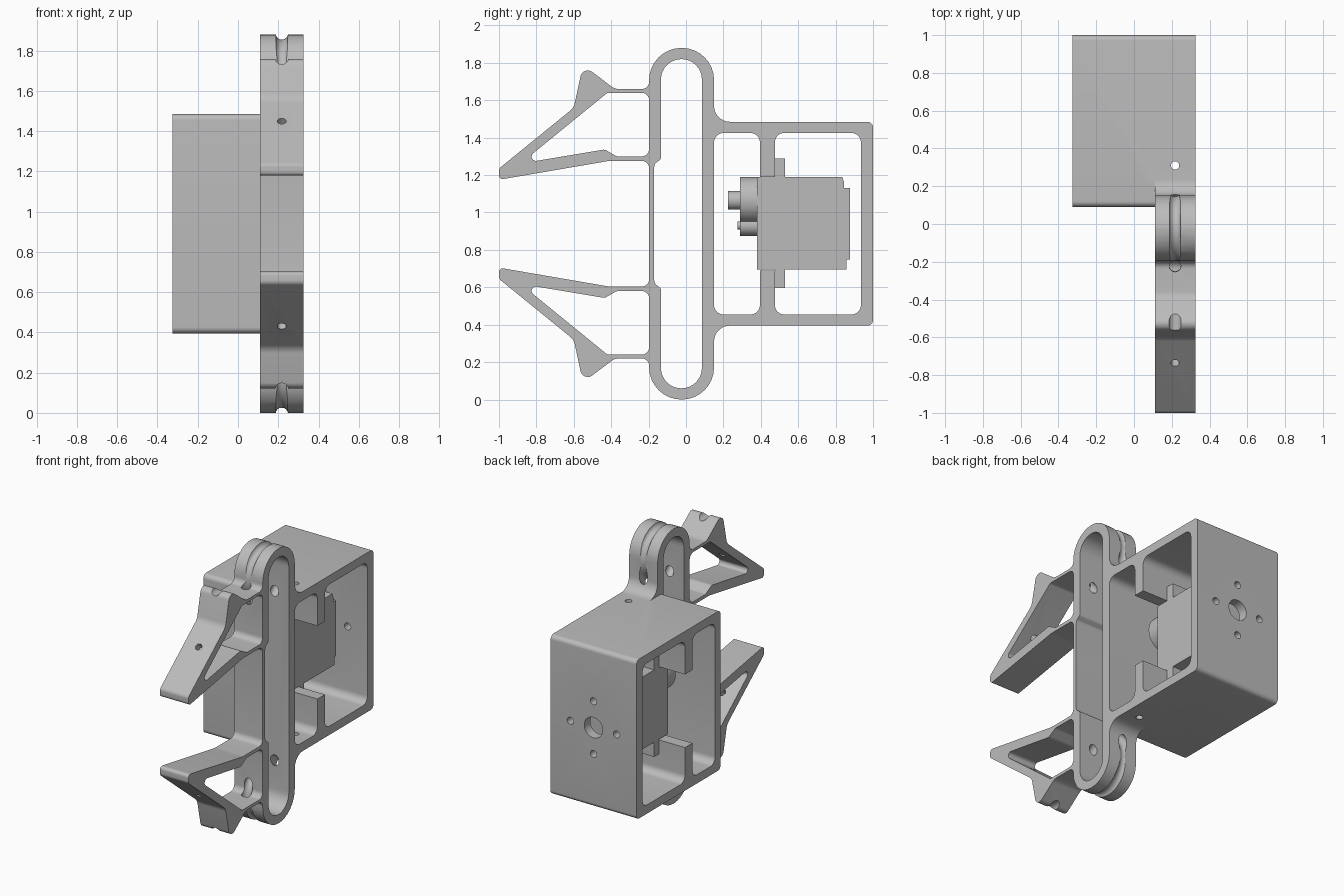
import bpy, bmesh, math
from mathutils import Matrix, Vector

cube = bpy.data.objects.get("Cube")
if cube:
    bpy.data.objects.remove(cube)

MID = 0.94          # height of the mirror plane
ARM_X = 0.2175      # centre of the gripper thickness

grey = bpy.data.materials.new("plain grey")
grey.use_nodes = True
GREY = (0.5, 0.5, 0.5, 1)
grey.diffuse_color = GREY
grey.node_tree.nodes["Principled BSDF"].inputs["Base Color"].default_value = GREY


def make(name, bm):
    bmesh.ops.recalc_face_normals(bm, faces=bm.faces[:])
    mesh = bpy.data.meshes.new(name)
    bm.to_mesh(mesh)
    bm.free()
    mesh.materials.append(grey)
    ob = bpy.data.objects.new(name, mesh)
    bpy.context.collection.objects.link(ob)
    return ob


def flip(points):
    return [(y, 2 * MID - z, r) for y, z, r in reversed(points)]


def rounded(points, steps=8):
    """Side outline (y, z) with a fillet radius at every corner."""
    out = []
    for i, (y, z, r) in enumerate(points):
        p = Vector((y, z))
        a = (Vector(points[i - 1][:2]) - p).normalized()
        b = (Vector(points[(i + 1) % len(points)][:2]) - p).normalized()
        half = a.angle(b) / 2
        if r == 0 or half > 1.55:
            out.append(p)
            continue
        centre = p + (a + b).normalized() * r / math.sin(half)
        start = p + a * r / math.tan(half) - centre
        end = p + b * r / math.tan(half) - centre
        sweep = start.angle_signed(end)
        for k in range(steps + 1):
            t = -sweep * k / steps
            out.append(centre + Matrix.Rotation(t, 2) @ start)
    return out


def prism(name, points, x0, x1):
    bm = bmesh.new()
    face = bm.faces.new([bm.verts.new((x0, p.x, p.y)) for p in rounded(points)])
    new = bmesh.ops.extrude_face_region(bm, geom=[face])["geom"]
    bmesh.ops.translate(bm, vec=(x1 - x0, 0, 0),
                        verts=[v for v in new if isinstance(v, bmesh.types.BMVert)])
    return make(name, bm)


def cylinder(name, centre, axis, radius, length):
    bm = bmesh.new()
    turn = Vector((0, 0, 1)).rotation_difference(Vector(axis)).to_matrix().to_4x4()
    bmesh.ops.create_cone(bm, cap_ends=True, segments=32, radius1=radius, radius2=radius,
                          depth=length, matrix=Matrix.Translation(centre) @ turn)
    return make(name, bm)


def ring(name, centre, major, minor):
    bm = bmesh.new()
    n, m = 64, 16
    grid = []
    for i in range(n):
        a = math.tau * i / n
        row = []
        for j in range(m):
            b = math.tau * j / m
            d = major + minor * math.cos(b)
            row.append(bm.verts.new((centre[0] + minor * math.sin(b),
                                     centre[1] + d * math.cos(a), centre[2] + d * math.sin(a))))
        grid.append(row)
    for i in range(n):
        for j in range(m):
            k, l = (i + 1) % n, (j + 1) % m
            bm.faces.new((grid[i][j], grid[k][j], grid[k][l], grid[i][l]))
    return make(name, bm)


def combine(ob, other, mode="DIFFERENCE"):
    mod = ob.modifiers.new("join", "BOOLEAN")
    mod.operation, mod.solver, mod.object = mode, "EXACT", other
    bpy.context.view_layer.objects.active = ob
    bpy.ops.object.modifier_apply(modifier=mod.name)
    bpy.data.objects.remove(other)


# Gripper: long slot loop with two flexing fingers
upper = [(-.197, 1.276, .04), (-.41, 1.276, .1), (-1, 1.175, .02), (-1, 1.235, .03),
         (-.6, 1.56, .07), (-.551, 1.789, .04), (-.38, 1.66, .07), (-.197, 1.66, .04),
         (-.197, 1.88, .172), (.15, 1.88, .172), (.15, 1.485, .085), (.3, 1.485, 0),
         (.3, 1.45, 0), (.15, 1.45, 0)]
gripper = prism("gripper", upper + flip(upper), .11, .325)

slot = [(-.171, 1.24, 0), (-.165, 1.262, .02), (-.134, 1.285, .02),
        (-.134, 1.82, .109), (.085, 1.82, .109)]
combine(gripper, prism("slot_cutter", slot + flip(slot), 0, .5))

finger_window = [(-.197, 1.64, .04), (-.42, 1.64, .03), (-.884, 1.262, .023),
                 (-.435, 1.337, .03), (-.37, 1.3, .03), (-.197, 1.3, .04)]
for side, outline in ((1, finger_window), (-1, flip(finger_window))):
    combine(gripper, prism("window_cutter", outline, 0, .5))
    # cord hole through the finger, groove over its tip, groove around the loop end
    combine(gripper, cylinder("hole_cutter", (ARM_X, -.72, MID + side * .49),
                              (0, -.63, side * .77), .022, .2))
    combine(gripper, cylinder("tip_cutter", (ARM_X, -.53, MID + side * .825),
                              (0, 1, 0), .033, .3))
    combine(gripper, ring("groove_cutter", (ARM_X, -.024, MID + side * .745), .2, .031))

# Box frame, open on both sides, with posts that hold the motor
box = [(.09, 1.485, .03), (1, 1.485, .03)]
frame = prism("box_frame", box + flip(box), -.325, .325)
opening = [(.15, 1.425, .05), (.395, 1.425, .05), (.395, 1.19, 0),
           (.475, 1.19, 0), (.475, 1.425, .05), (.935, 1.425, .05)]
combine(frame, prism("opening_cutter", opening + flip(opening), -.5, .5))
combine(frame, gripper, "UNION")
frame.name = "gripper_frame"
combine(frame, cylinder("cord_cutter", (ARM_X, .31, MID), (0, 0, 1), .022, 1.4))

# Mounting holes in the back wall
combine(frame, cylinder("centre_cutter", (0, .97, MID), (0, 1, 0), .07, .2))
for dx, dz in ((1, 0), (-1, 0), (0, 1), (0, -1)):
    combine(frame, cylinder("screw_cutter", (dx * .175, .97, MID + dz * .18), (0, 1, 0), .024, .2))

# Motor body with clipped rear corners
body = [(.38, .695, 0), (.858, .695, 0), (.858, .75, 0), (.876, .75, 0), (.876, 1.13, 0),
        (.845, 1.13, 0), (.845, 1.16, 0), (.835, 1.19, 0), (.38, 1.19, 0)]
motor = prism("motor_body", body, -.13, .13)

# Motor mounting tabs with screw holes
parts = [frame, motor]
for name, z0, z1 in (("lower_motor_tab", .595, .695), ("upper_motor_tab", 1.19, 1.29)):
    tab = prism(name, [(.475, z0, 0), (.53, z0, 0), (.53, z1, 0), (.475, z1, 0)], -.13, .13)
    combine(tab, cylinder("tab_cutter", (0, .5, (z0 + z1) / 2), (0, 1, 0), .022, .2))
    parts.append(tab)

# Gear housing and output shaft
for name, z, radius, y0, y1 in (("gear_housing", 1.065, .125, .29, .38),
                                ("small_gear_housing", .93, .055, .29, .38),
                                ("output_shaft", 1.065, .05, .225, .29),
                                ("small_shaft", .93, .022, .275, .29)):
    parts.append(cylinder(name, (0, (y0 + y1) / 2, z), (0, 1, 0), radius, y1 - y0))

for ob in parts:
    bpy.ops.object.select_all(action="DESELECT")
    ob.select_set(True)
    bpy.context.view_layer.objects.active = ob
    bpy.ops.object.shade_smooth_by_angle(angle=math.radians(30))
